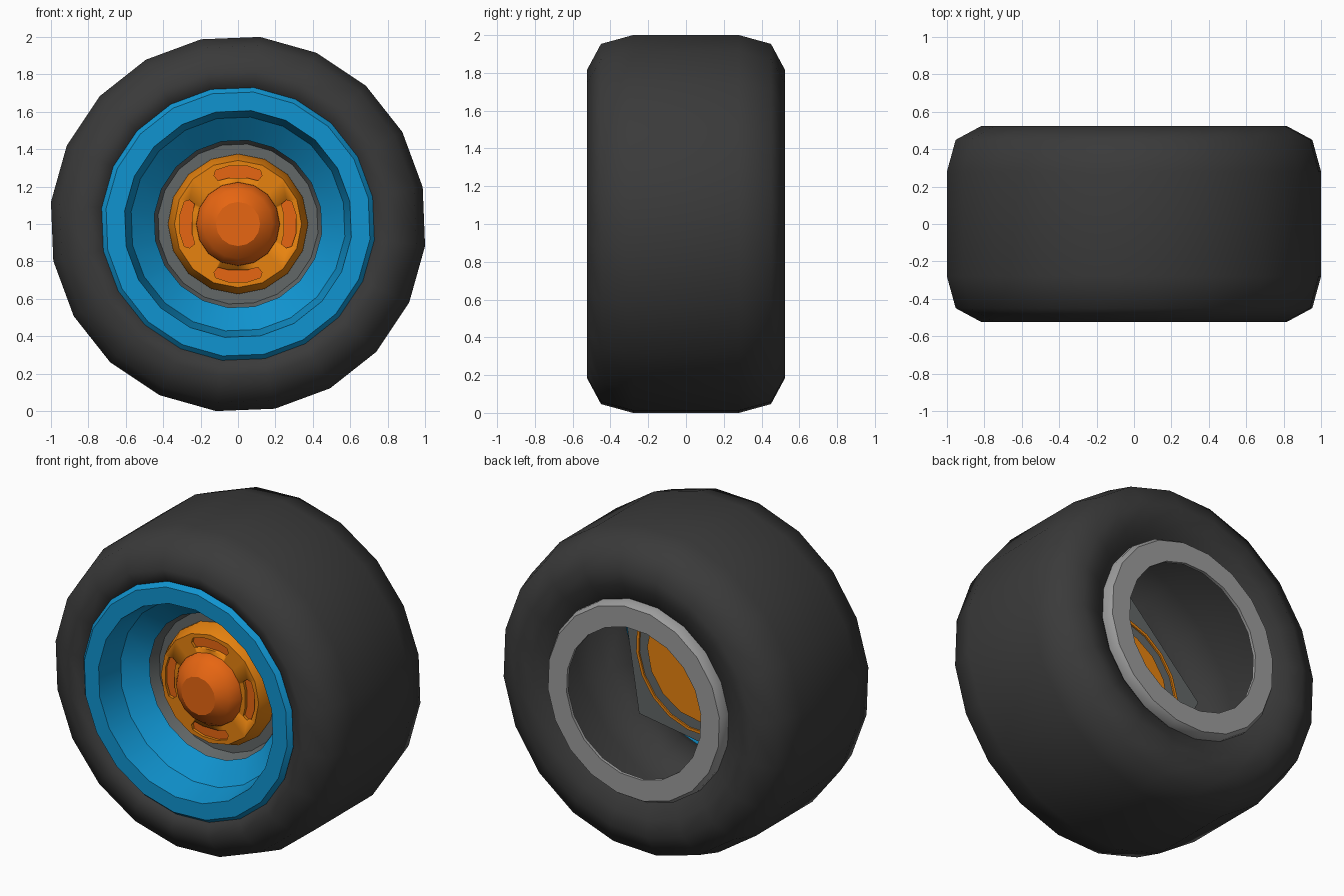
import bpy, bmesh, math
from mathutils import Matrix

if "Cube" in bpy.data.objects:
    bpy.data.objects.remove(bpy.data.objects["Cube"])

CZ = 1.0                      # axle height
PHASE = math.radians(11.3)    # rotation of the 20-sided rings


def material(name, rgb):
    m = bpy.data.materials.new(name)
    lin = [(c / 255 / 12.92) if c < 11 else ((c / 255 + 0.055) / 1.055) ** 2.4 for c in rgb]
    m.diffuse_color = (*lin, 1)
    m.use_nodes = True
    m.node_tree.nodes["Principled BSDF"].inputs["Base Color"].default_value = m.diffuse_color
    return m


RUBBER = material("rubber black", (58, 58, 58))
BLUE = material("rim blue", (16, 148, 208))
GREY = material("disc grey", (98, 103, 103))
STEEL = material("back ring grey", (156, 156, 156))
ORANGE = material("hub orange", (240, 136, 16))
DEEP = material("deep orange", (234, 103, 18))


def finish(name, bm, mat, angle=35):
    bmesh.ops.remove_doubles(bm, verts=bm.verts, dist=1e-5)
    bmesh.ops.recalc_face_normals(bm, faces=bm.faces)
    me = bpy.data.meshes.new(name)
    bm.to_mesh(me)
    bm.free()
    me.materials.append(mat)
    me.shade_smooth()
    me.set_sharp_from_angle(angle=math.radians(angle))
    ob = bpy.data.objects.new(name, me)
    bpy.context.scene.collection.objects.link(ob)
    return ob


def lathe(name, profile, mat, sides=20, phase=PHASE, angle=35, closed=False):
    """Spin (radius, y) points around the axle."""
    bm = bmesh.new()
    rings = []
    for r, y in profile:
        if r == 0:
            rings.append([bm.verts.new((0, y, CZ))] * sides)
            continue
        rings.append([bm.verts.new((r * math.cos(phase + i * math.tau / sides), y,
                                    CZ + r * math.sin(phase + i * math.tau / sides)))
                      for i in range(sides)])
    pairs = list(zip(rings, rings[1:]))
    if closed:
        pairs.append((rings[-1], rings[0]))
    for a, b in pairs:
        for i in range(sides):
            j = (i + 1) % sides
            quad = list(dict.fromkeys([a[i], a[j], b[j], b[i]]))
            bm.faces.new(quad)
    return finish(name, bm, mat, angle)


# Tyre with its inner lining behind the rim
lathe("tyre", [(.60, .44), (.64, .47), (.72, .505), (.82, .525), (.96, .45), (1.007, .28),
               (1.007, -.28), (.96, -.45), (.82, -.525), (.74, -.50), (.70, -.44),
               (.60, -.33), (.47, -.205)], RUBBER, angle=80)

# Dished rim and the grey disc at its bottom
lathe("front_rim", [(.73, -.44), (.735, -.49), (.71, -.52), (.61, -.52), (.575, -.35),
                    (.45, -.24)], BLUE)
lathe("brake_disc", [(.465, -.25), (.43, -.17), (0, -.17)], GREY)

# Back ring
lathe("back_ring", [(.62, .44), (.62, .49), (.60, .52), (.47, .52), (.47, .50), (.58, .46)],
      STEEL, closed=True)

# Five-sided plate and thin orange edge, seen from behind
lathe("back_plate", [(0, -.165), (.62, -.165), (.62, -.16), (0, -.16)], GREY,
      sides=5, phase=math.radians(-45))
lathe("back_edge", [(.437, -.17), (.455, -.17), (.455, -.15), (.437, -.15)], ORANGE, closed=True)

# Orange hub and domed cap
hub = lathe("hub", [(0, -.15), (.375, -.15), (.375, -.20), (.34, -.28), (0, -.28)], ORANGE,
            sides=16, phase=math.pi / 16 * 2)
lathe("hub_cap", [(.225, -.27), (.222, -.295), (.185, -.35), (.118, -.395), (0, -.395)], DEEP,
      sides=16, phase=0, angle=30)

# Four curved slots, cut into the hub face
HALF = [(.05, .31), (.12, .287), (.128, .258), (.107, .232), (.05, .246)]
SLOT = HALF + [(-x, z) for x, z in reversed(HALF)]


def slots(name, y0, y1, mat):
    bm = bmesh.new()
    for k in range(4):
        rot = Matrix.Rotation(k * math.pi / 2, 4, 'Y')
        vs = [bm.verts.new((x, y0, z)) for x, z in SLOT]
        out = bmesh.ops.extrude_face_region(bm, geom=[bm.faces.new(vs)])["geom"]
        top = [g for g in out if isinstance(g, bmesh.types.BMVert)]
        for v in top:
            v.co.y = y1
        bmesh.ops.transform(bm, matrix=Matrix.Translation((0, 0, CZ)) @ rot, verts=vs + top)
    return finish(name, bm, mat)


cutter = slots("slot_cutter", -.31, -.26, DEEP)
cutter.hide_render = True
cutter.hide_viewport = False
cutter.display_type = 'WIRE'
mod = hub.modifiers.new("slots", 'BOOLEAN')
mod.object = cutter
mod.operation = 'DIFFERENCE'
mod.solver = 'EXACT'

# Bake the cut and remove the helper
dg = bpy.context.evaluated_depsgraph_get()
cut_mesh = bpy.data.meshes.new_from_object(hub.evaluated_get(dg))
hub.modifiers.clear()
hub.data = cut_mesh
cut_mesh.materials.clear()
cut_mesh.materials.append(ORANGE)
for p in cut_mesh.polygons:
    p.material_index = 0
bpy.data.objects.remove(cutter)

# Deep orange floors of the slots
slots("slot_inserts", -.262, -.255, DEEP)
